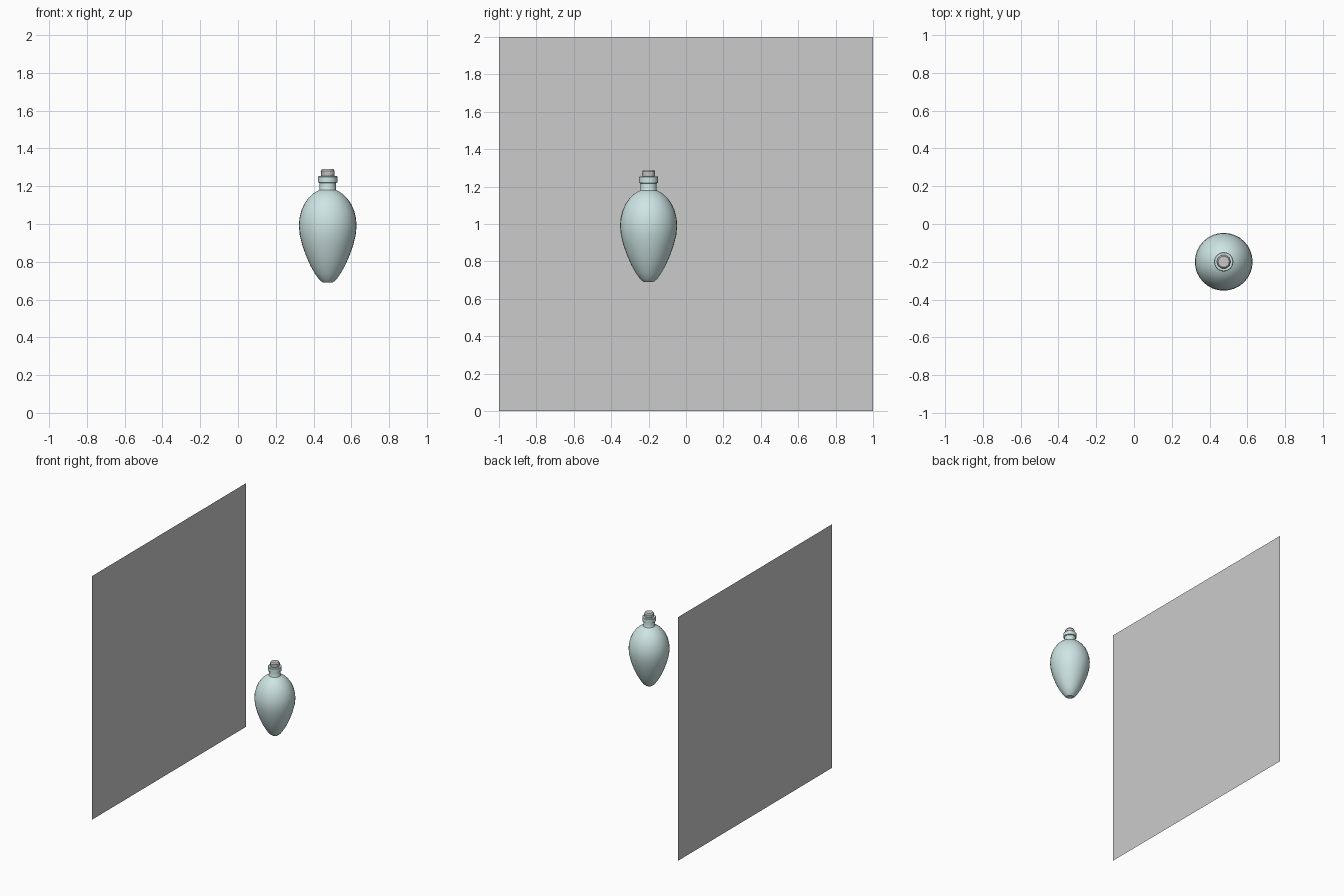
import bpy, bmesh, math
from mathutils import Matrix, Vector

if "Cube" in bpy.data.objects:
    bpy.data.objects.remove(bpy.data.objects["Cube"])

CX, CY = 0.475, -0.2


def lathe(name, profile, sides, color=None):
    """Revolve an (r, z) profile about the vertical axis at CX, CY, capping open ends."""
    bm = bmesh.new()
    rings = []
    for r, z in profile:
        rings.append([bm.verts.new((r * math.cos(2 * math.pi * i / sides),
                                    r * math.sin(2 * math.pi * i / sides), z))
                      for i in range(sides)])
    for a, b in zip(rings, rings[1:]):
        for i in range(sides):
            j = (i + 1) % sides
            bm.faces.new((a[i], a[j], b[j], b[i]))
    bm.faces.new(rings[0][::-1])
    bm.faces.new(rings[-1])
    me = bpy.data.meshes.new(name)
    bm.to_mesh(me)
    bm.free()
    ob = bpy.data.objects.new(name, me)
    ob.location = (CX, CY, 0)
    bpy.context.collection.objects.link(ob)
    if color:
        mat = bpy.data.materials.new(name + "_glass")
        mat.diffuse_color = color
        mat.use_nodes = True
        mat.node_tree.nodes["Principled BSDF"].inputs["Base Color"].default_value = mat.diffuse_color
        me.materials.append(mat)
    bpy.ops.object.select_all(action='DESELECT')
    ob.select_set(True)
    bpy.context.view_layer.objects.active = ob
    bpy.ops.object.shade_smooth_by_angle(angle=math.radians(35))
    return ob


# Flask: tapering belly, domed shoulder, neck and rolled collar
belly = [(0.026, 0.69), (0.046, 0.706), (0.068, 0.738), (0.092, 0.78),
         (0.114, 0.83), (0.134, 0.885), (0.148, 0.94), (0.153, 0.99)]
shoulder = [(0.153 * math.cos(t), 0.99 + 0.198 * math.sin(t))
            for t in [math.radians(a) for a in (12, 24, 36, 48, 58, 66, 73)]]
neck = [(0.043, 1.183), (0.043, 1.217), (0.051, 1.22), (0.051, 1.25),
        (0.048, 1.254), (0.036, 1.254)]
lathe("flask", belly + shoulder + neck, 32, (0.62, 0.78, 0.78, 1))

# Stopper
lathe("stopper", [(0.030, 1.24), (0.036, 1.26), (0.037, 1.28), (0.030, 1.29)], 10)

# Upright backdrop panel
bpy.ops.mesh.primitive_plane_add(size=2, location=(-0.628, 0, 1),
                                 rotation=(0, math.pi / 2, 0))
bpy.context.object.name = "panel"
